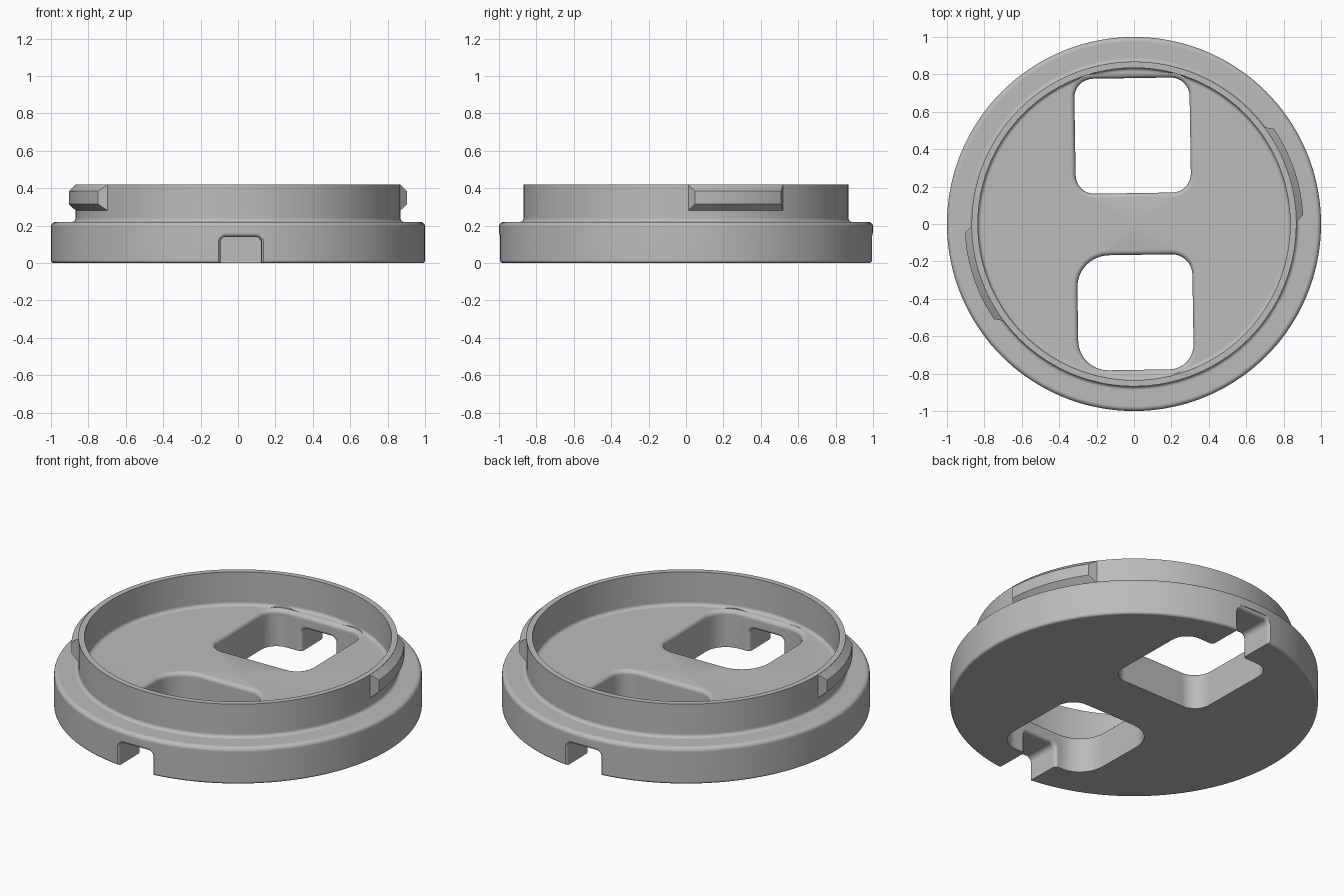
import bpy, bmesh
from math import sin, cos, pi, radians
from mathutils import Matrix

if "Cube" in bpy.data.objects:
    bpy.data.objects.remove(bpy.data.objects["Cube"], do_unlink=True)

grey = bpy.data.materials.new("plain_grey")
grey.use_nodes = True
grey.diffuse_color = (0.5, 0.5, 0.5, 1)
grey.node_tree.nodes["Principled BSDF"].inputs["Base Color"].default_value = (0.5, 0.5, 0.5, 1)

TWIST = radians(0.9)   # openings sit slightly turned about the axis
FLOOR = 0.22           # top of the base and of the inner floor
RING = 0.868           # outer radius of the collar


def arc(cx, cy, r, start, end, steps=6):
    """Points on a circular arc, angles in degrees."""
    angles = [radians(start + (end - start) * i / steps) for i in range(steps + 1)]
    return [(cx + r * cos(a), cy + r * sin(a)) for a in angles]


def make_object(name, bm):
    bmesh.ops.remove_doubles(bm, verts=bm.verts, dist=1e-5)
    bmesh.ops.recalc_face_normals(bm, faces=bm.faces)
    mesh = bpy.data.meshes.new(name)
    bm.to_mesh(mesh)
    bm.free()
    mesh.materials.append(grey)
    obj = bpy.data.objects.new(name, mesh)
    bpy.context.collection.objects.link(obj)
    return obj


def loft(name, sections, matrix):
    """Skin a stack of closed sections and cap both ends."""
    bm = bmesh.new()
    rings = [[bm.verts.new(p) for p in s] for s in sections]
    n = len(rings[0])
    for a, b in zip(rings, rings[1:]):
        for i in range(n):
            j = (i + 1) % n
            bm.faces.new((a[i], a[j], b[j], b[i]))
    bm.faces.new(rings[0])
    bm.faces.new(rings[-1])
    bm.transform(matrix)
    return make_object(name, bm)


def rounded_rect(x0, x1, y0, y1, radii, grow):
    """Rounded rectangle; radii run from the +x +y corner anticlockwise."""
    corners = [(x1, y1, -1, -1), (x0, y1, 1, -1), (x0, y0, 1, 1), (x1, y0, -1, 1)]
    pts = []
    for k, ((x, y, sx, sy), r) in enumerate(zip(corners, radii)):
        pts += arc(x + sx * r, y + sy * r, r + grow, 90 * k, 90 * k + 90, 8)
    return pts


def flare(z, r, direction):
    """Levels (height, growth) of a fillet that opens out towards height z."""
    steps = [i / 5 * pi / 2 for i in range(6)]
    levels = [(z - direction * r * (1 - sin(a)), r * (1 - cos(a))) for a in steps]
    return levels if direction > 0 else levels[::-1]


def cutter(name, rect, radii, levels, matrix):
    sections = [[(x, y, z) for x, y in rounded_rect(*rect, radii, g)] for z, g in levels]
    obj = loft(name, sections, matrix)
    obj.hide_render = True
    return obj


# Base disc and collar, one turned profile
f = 0.02
profile = [(0, 0)]
profile += arc(1 - 0.015, 0.015, 0.015, -90, 0)
profile += arc(1 - 0.025, FLOOR - 0.025, 0.025, 0, 90)
profile += arc(RING + f, FLOOR + f, f, 270, 180)
profile += [(RING, 0.42), (0.835, 0.42)]
profile += arc(0.835 - f, FLOOR + f, f, 0, -90)
profile += [(0, FLOOR)]
bm = bmesh.new()
verts = [bm.verts.new((x, 0, z)) for x, z in profile]
edges = [bm.edges.new(p) for p in zip(verts, verts[1:])]
bmesh.ops.spin(bm, geom=verts + edges, cent=(0, 0, 0), axis=(0, 0, 1),
               angle=2 * pi, steps=144, use_duplicate=False)
body = make_object("base_and_collar", bm)

# Two openings through the floor, each with a notch out to the rim
hole_levels = [(-0.1, 0)] + flare(FLOOR, 0.025, 1) + [(FLOOR + 0.02, 0.025)]
notch_levels = [(0.6, 0.02)] + flare(0.78, 0.02, -1) + flare(0.995, 0.02, 1) + [(1.1, 0.02)]
corner_sets = {"front": (0.11, 0.17, 0.16, 0.13), "back": (0.10, 0.10, 0.10, 0.10)}
cutters = []
for side, turn in (("front", 0), ("back", pi)):
    spin = Matrix.Rotation(TWIST + turn, 4, 'Z')
    cutters.append(cutter(side + "_opening_cutter", (-0.308, 0.308, -0.78, -0.165),
                          corner_sets[side], hole_levels, spin))
    cutters.append(cutter(side + "_notch_cutter", (-0.11, 0.11, -0.2, 0.14),
                          (0.03,) * 4, notch_levels,
                          spin @ Matrix.Rotation(pi / 2, 4, 'X')))

bpy.context.view_layer.objects.active = body
for c in cutters:
    mod = body.modifiers.new("cut", 'BOOLEAN')
    mod.operation = 'DIFFERENCE'
    mod.solver = 'EXACT'
    mod.object = c
    bpy.ops.object.modifier_apply(modifier=mod.name)
    bpy.data.objects.remove(c, do_unlink=True)

# Bayonet lugs on the collar, chamfered on every side
def lug(name, turn):
    stops = [(0.8, 0)] + [(3 + 31.2 * i / 16, 1) for i in range(17)] + [(36.6, 0)]
    sections = []
    for deg, t in stops:
        out = RING + 0.037 * t
        chamfer = 0.035 * t
        outline = [(0.85, 0.29), (RING, 0.28), (out, 0.28 + chamfer),
                   (out, 0.419 - chamfer), (RING, 0.419), (0.85, 0.41)]
        a = radians(deg)
        sections.append([(r * cos(a), r * sin(a), z) for r, z in outline])
    return loft(name, sections, Matrix.Rotation(turn, 4, 'Z'))


parts = [body, lug("left_lug", 0), lug("right_lug", pi)]

# Smooth the curved faces, keep the hard edges
for obj in parts:
    bpy.ops.object.select_all(action='DESELECT')
    obj.select_set(True)
    bpy.context.view_layer.objects.active = obj
    bpy.ops.object.shade_smooth_by_angle(angle=radians(30))
    weighted = obj.modifiers.new("weighted_normals", 'WEIGHTED_NORMAL')
    weighted.keep_sharp = True
